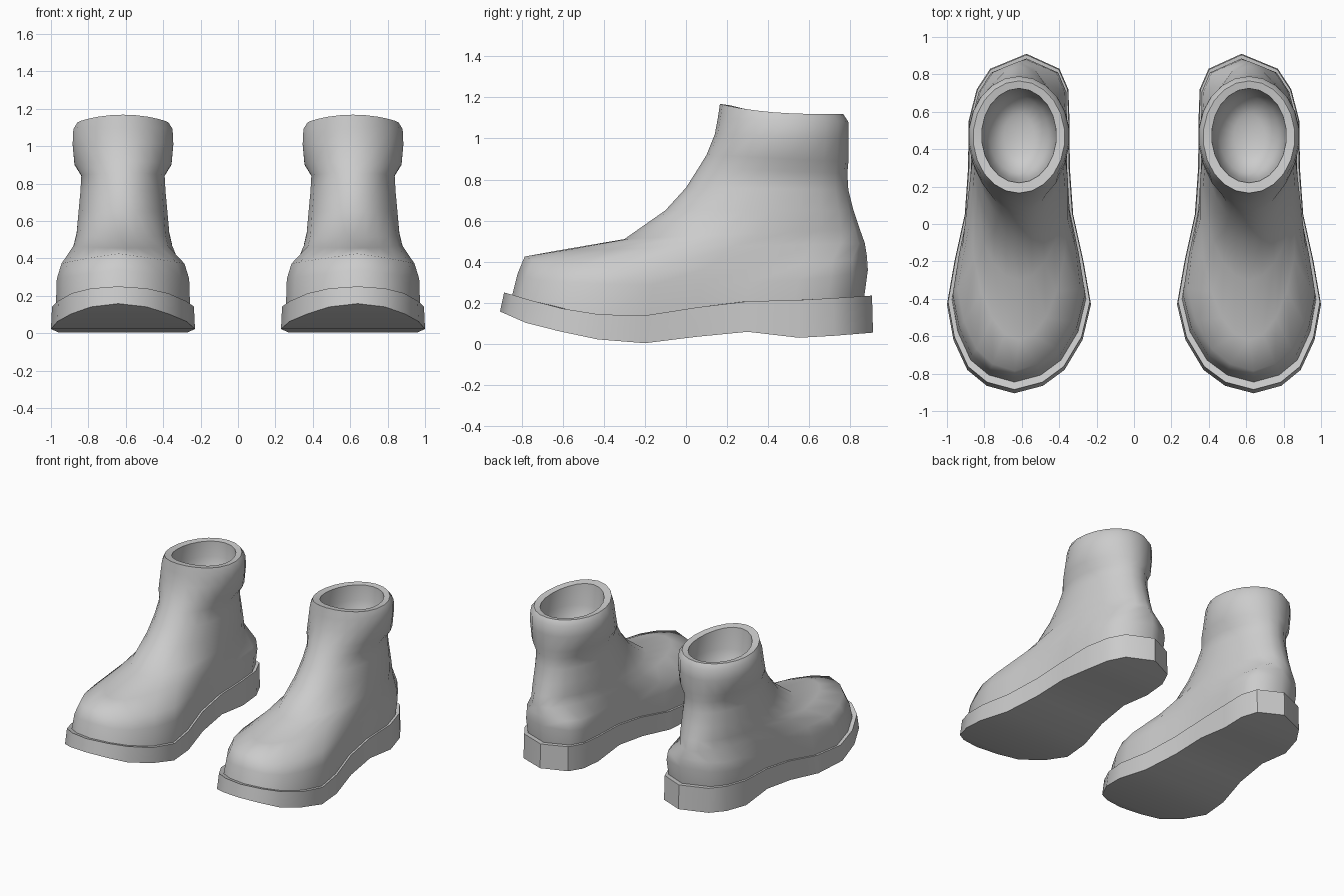
import bpy, bmesh, math

cube = bpy.data.objects.get("Cube")
if cube:
    bpy.data.objects.remove(cube)

grey = bpy.data.materials.new("plain grey")
grey.use_nodes = True
grey.diffuse_color = (0.6, 0.6, 0.6, 1)
grey.node_tree.nodes["Principled BSDF"].inputs["Base Color"].default_value = (0.6, 0.6, 0.6, 1)

CENTRE = 0.615
# Sole outline from toe to heel: (y, half width)
OUTLINE = [(-.905, 0), (-.865, .15), (-.78, .26), (-.62, .345), (-.43, .385), (-.2, .345),
           (.05, .29), (.3, .272), (.55, .27), (.72, .245), (.83, .185), (.91, 0)]
LAST = len(OUTLINE) - 1
# Height of the sole edges along the foot: (y, z)
SOLE_TOP = [(-.88, .25), (-.65, .18), (-.4, .14), (-.15, .14), (.2, .205), (.6, .215), (.9, .235)]
SOLE_BOTTOM = [(-.91, .16), (-.75, .09), (-.42, .02), (-.15, 0), (0, .02), (.12, .055),
               (.27, .07), (.38, .03), (.6, .03), (.91, .055)]


def lerp(a, b, t):
    return a + (b - a) * t


def height(table, y):
    """Piecewise linear height along the foot."""
    for (y0, z0), (y1, z1) in zip(table, table[1:]):
        if y <= y1:
            return lerp(z0, z1, max(0, (y - y0) / (y1 - y0)))
    return table[-1][1]


def ring(yf, yb, z_at, front=1, back=1, oval=0, width=.27):
    """Closed loop blending the sole outline (oval 0) into an ellipse (oval 1)."""
    half = []
    for i, (y, w) in enumerate(OUTLINE):
        a = math.pi * i / LAST
        f = lerp((y - OUTLINE[0][0]) / (OUTLINE[-1][0] - OUTLINE[0][0]), (1 - math.cos(a)) / 2, oval)
        w = lerp(w * lerp(front, back, i / LAST), width * math.sin(a), oval)
        y = lerp(yf, yb, f)
        skew = (.025 * max(0, 1 - 5 * f) - .04 * max(0, 5 * f - 4)) * (1 - oval)
        half.append((w, skew, y, z_at(f, y, math.sin(a))))
    right = [(CENTRE + s + w, y, z) for w, s, y, z in half]
    left = [(CENTRE + s - w, y, z) for w, s, y, z in half[-2:0:-1]]
    return right + left


def loft(name, rings, side, angle):
    """Skin the rings, close both ends with strips across the foot."""
    bm = bmesh.new()
    loops = [[bm.verts.new((side * x, y, z)) for x, y, z in r] for r in rings]
    n = len(loops[0])
    for a, b in zip(loops, loops[1:]):
        for i in range(n):
            j = (i + 1) % n
            bm.faces.new((a[i], a[j], b[j], b[i]))
    for end in (loops[0], loops[-1]):
        for i in range(n // 2):
            strip = [end[i], end[i + 1], end[n - i - 1], end[(n - i) % n]]
            bm.faces.new(list(dict.fromkeys(strip)))
    bmesh.ops.recalc_face_normals(bm, faces=bm.faces)
    mesh = bpy.data.meshes.new(name)
    bm.to_mesh(mesh)
    bm.free()
    mesh.shade_smooth()
    mesh.set_sharp_from_angle(angle=math.radians(angle))
    mesh.materials.append(grey)
    bpy.context.collection.objects.link(bpy.data.objects.new(name, mesh))


def tilted(zf, zb, dip=0, power=1):
    return lambda f, y, s: zb + (zf - zb) * (1 - f) ** power - dip * s


# Sole: outer wall and top lip
sole = [ring(-.905, .91, lambda f, y, s: height(SOLE_BOTTOM, y)),
        ring(-.885, .905, lambda f, y, s: height(SOLE_TOP, y), .985, .985),
        ring(-.85, .87, lambda f, y, s: height(SOLE_TOP, y), .93, .94)]

# Foot: welt, side wall and toe cap
upper = [ring(-.85, .865, lambda f, y, s: height(SOLE_TOP, y) - .02, .93, .94),
         ring(-.82, .885, tilted(.34, .36, .06), .89, .97),
         ring(-.785, .88, tilted(.425, .43, .06), .82, .98, .1)]

# Instep, ankle, padded cuff, rim and lining: front y, back y, front z, back z, half width
SHAFT = [(-.62, .87, .455, .49, .265), (-.3, .845, .51, .56, .25), (-.1, .815, .65, .65, .24),
         (.0, .79, .76, .75, .23), (.06, .785, .855, .83, .225), (.1, .79, .92, .885, .262),
         (.14, .79, 1.02, 1.0, .272), (.155, .79, 1.1, 1.08, .268)]
for yf, yb, zf, zb, w in SHAFT:
    upper.append(ring(yf, yb, tilted(zf, zb), oval=1, width=w))
for yf, yb, zf, zb, w in [(.165, .765, 1.168, 1.118, .245), (.22, .725, 1.16, 1.112, .2),
                          (.235, .72, 1.0, 1.0, .195), (.27, .68, .86, .86, .16),
                          (.36, .59, .8, .8, .08)]:
    upper.append(ring(yf, yb, tilted(zf, zb, power=3), oval=1, width=w))

for label, side in (("left", 1), ("right", -1)):
    loft(label + "_sole", sole, side, 40)
    loft(label + "_boot_upper", upper, side, 60)
